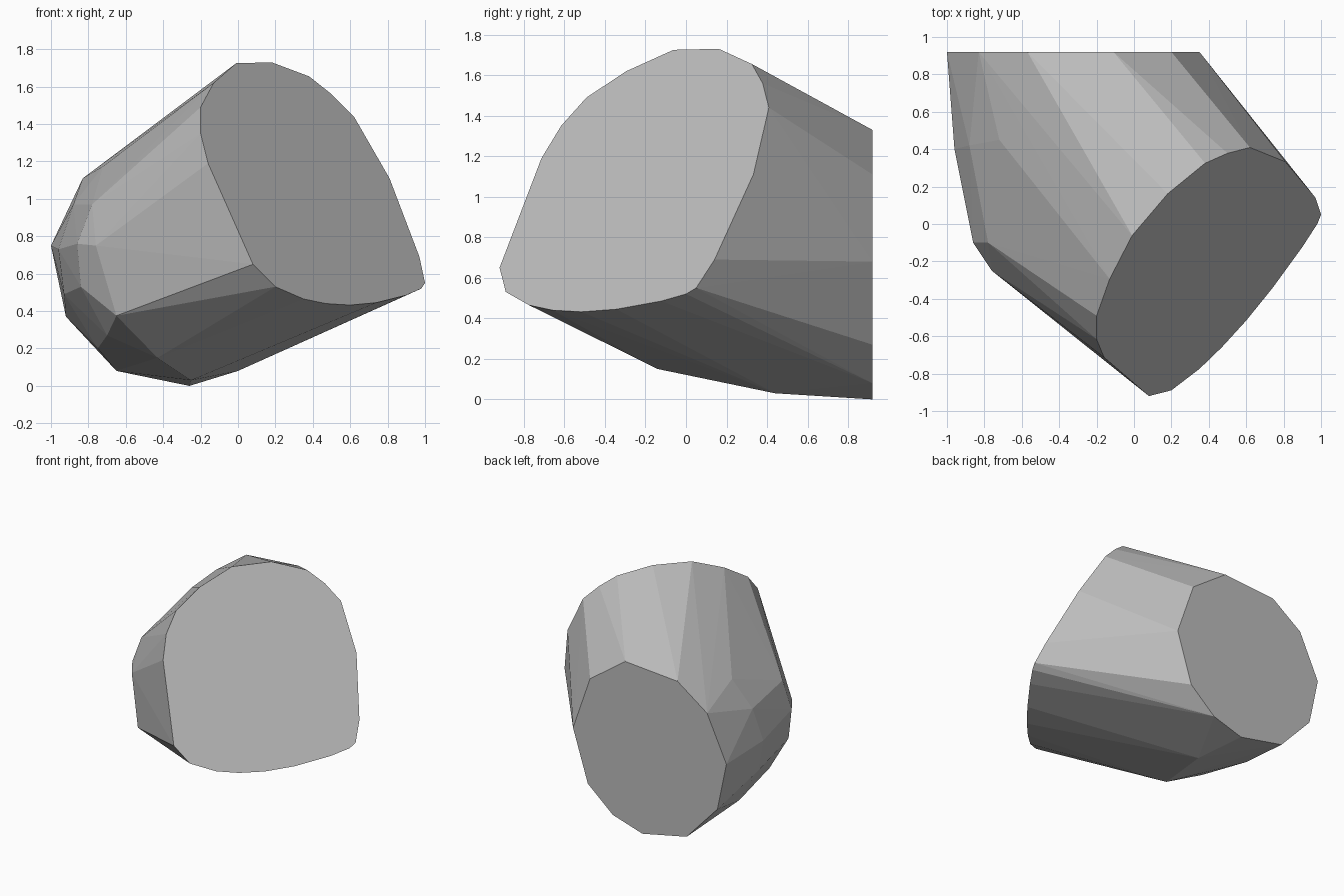
import bpy, bmesh, math

# Slanted front cut: outline as (x, z); y comes from the cutting plane
front_cut = [(-0.01, 1.725), (0.18, 1.73), (0.38, 1.655), (0.5, 1.56), (0.62, 1.44),
             (0.81, 1.11), (0.97, 0.69), (1.0, 0.55), (0.98, 0.52), (0.9, 0.485),
             (0.74, 0.445), (0.6, 0.432), (0.47, 0.44), (0.35, 0.465), (0.2, 0.53),
             (0.08, 0.65), (-0.16, 1.19), (-0.2, 1.35), (-0.2, 1.49), (-0.13, 1.62)]

# Flat back cut: outline as (x, z)
back_cut = [(-0.11, 1.33), (0.2, 1.11), (0.35, 0.68), (0.22, 0.27), (0.0, 0.08),
            (-0.26, 0.0), (-0.65, 0.08), (-0.92, 0.37), (-1.0, 0.75),
            (-0.83, 1.11), (-0.57, 1.295)]
BACK_Y = 0.92

# Chipped corners on the left and lower sides
chips = [(-0.96, 0.4, 0.73), (-0.72, 0.45, 1.175), (-0.88, 0.42, 0.97),
         (-0.86, -0.1, 0.76), (-0.78, -0.1, 0.97), (-0.76, -0.25, 0.75),
         (-0.84, -0.09, 0.53), (-0.65, -0.33, 0.375), (-0.7, -0.05, 0.27),
         (-0.75, 0.4, 0.2), (-0.93, 0.42, 0.49), (-0.43, -0.14, 0.15),
         (-0.25, 0.44, 0.03)]


def front_y(x, z):
    return 1.152 * x + 0.895 * z - 1.594


points = [(x, front_y(x, z), z) for x, z in front_cut]
points += [(x, BACK_Y, z) for x, z in back_cut]
points += chips

# Stone body: convex skin around the two cuts and the chipped corners
bm = bmesh.new()
for p in points:
    bm.verts.new(p)
hull = bmesh.ops.convex_hull(bm, input=bm.verts[:])
loose = [v for v in bm.verts if not v.link_faces]
bmesh.ops.delete(bm, geom=loose, context='VERTS')
bmesh.ops.dissolve_limit(bm, angle_limit=math.radians(0.5),
                         verts=bm.verts[:], edges=bm.edges[:])
bmesh.ops.recalc_face_normals(bm, faces=bm.faces[:])

mesh = bpy.data.meshes.new("faceted_stone")
bm.to_mesh(mesh)
bm.free()

grey = bpy.data.materials.new("stone_grey")
grey.diffuse_color = (0.5, 0.5, 0.5, 1.0)
mesh.materials.append(grey)

stone = bpy.data.objects.new("faceted_stone", mesh)
bpy.context.collection.objects.link(stone)
